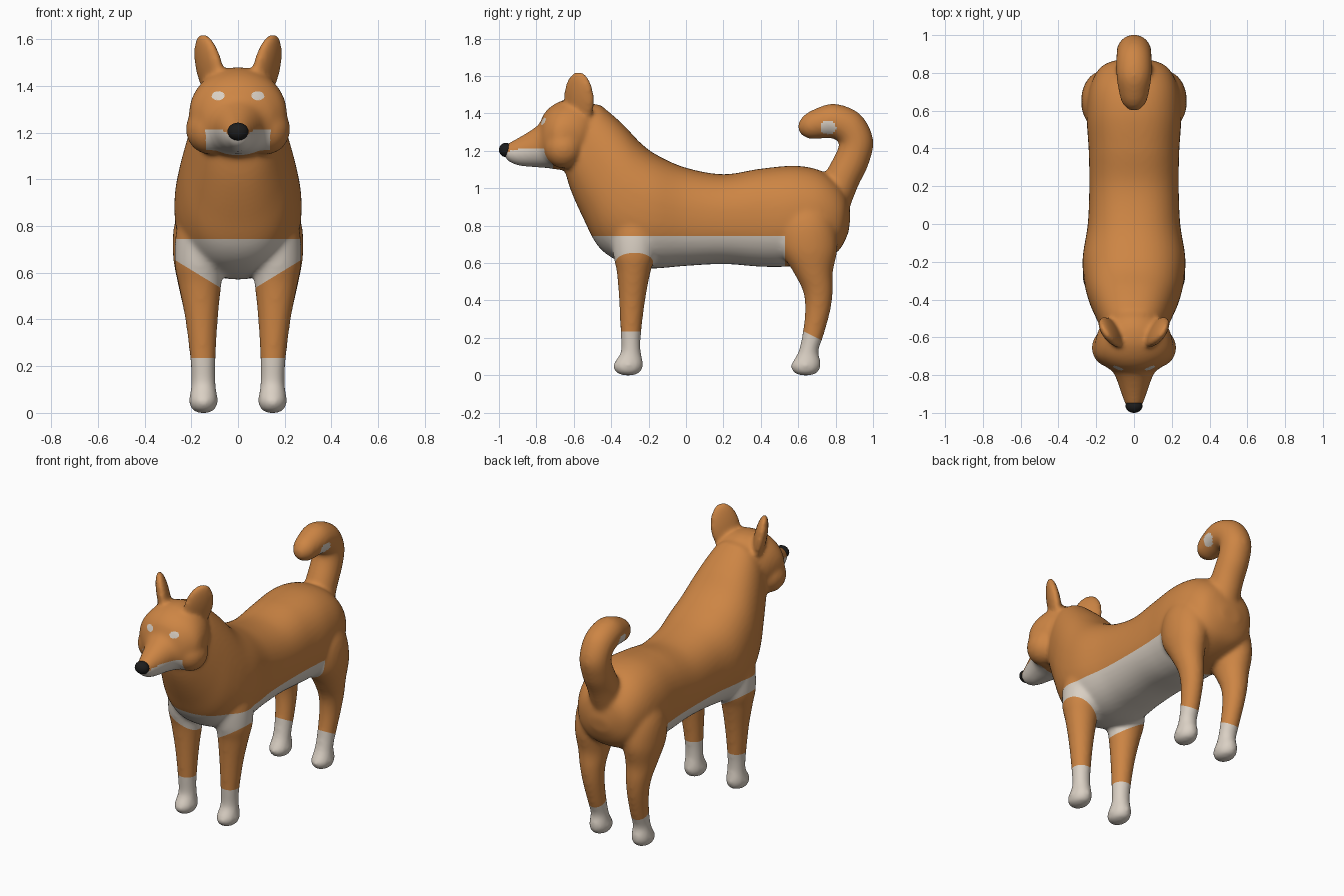
import bpy, bmesh, math
from mathutils import Matrix, Vector

if "Cube" in bpy.data.objects:
    bpy.data.objects.remove(bpy.data.objects["Cube"])


def material(name, rgb):
    m = bpy.data.materials.new(name)
    m.diffuse_color = (*rgb, 1)
    m.use_nodes = True
    m.node_tree.nodes["Principled BSDF"].inputs["Base Color"].default_value = m.diffuse_color
    return m


ORANGE = material("orange fur", (0.61, 0.235, 0.058))
WHITE = material("cream fur", (0.70, 0.63, 0.55))
BLACK = material("black nose", (0.012, 0.012, 0.012))


def catmull(rows, steps=6):
    """Smooth the rows of numbers with a spline."""
    out = []
    for i in range(len(rows) - 1):
        a, b, c, d = (rows[max(i - 1, 0)], rows[i], rows[i + 1],
                      rows[min(i + 2, len(rows) - 1)])
        for s in range(steps):
            t = s / steps
            out.append([0.5 * (2 * q + (r - p) * t + (2 * p - 5 * q + 4 * r - w) * t * t
                               + (3 * q - p - 3 * r + w) * t ** 3)
                        for p, q, r, w in zip(a, b, c, d)])
    return out + [list(rows[-1])]


def loft(bm, rows, power=2.0, sides=40):
    """Rows: x centre, upper y and z, lower y and z, half width."""
    rings = []
    for x, yt, zt, yb, zb, w in catmull(rows):
        ring = []
        for k in range(sides):
            a = 2 * math.pi * k / sides
            c, s = (math.copysign(abs(f) ** (2 / power), f)
                    for f in (math.cos(a), math.sin(a)))
            ring.append(bm.verts.new((x + w * c, (yt + yb) / 2 + (yt - yb) / 2 * s,
                                      (zt + zb) / 2 + (zt - zb) / 2 * s)))
        rings.append(ring)
    faces = [bm.faces.new((p[k], p[(k + 1) % sides], q[(k + 1) % sides], q[k]))
             for p, q in zip(rings, rings[1:]) for k in range(sides)]
    faces += [bm.faces.new(rings[0]), bm.faces.new(rings[-1])]
    bmesh.ops.recalc_face_normals(bm, faces=faces)


def leg(bm, side, rows):
    """Rows: z, y, x, half depth, half width."""
    loft(bm, [(side * x, y + ry, z, y - ry, z, rx) for z, y, x, ry, rx in rows])


bm = bmesh.new()

# Torso and neck
torso = [(.88, .85, .868, .76, .06), (.85, .98, .81, .66, .175), (.75, 1.08, .68, .60, .235),
         (.60, 1.12, .52, .58, .25), (.40, 1.105, .38, .582, .24), (.20, 1.075, .20, .595, .237),
         (0, 1.11, 0, .585, .245), (-.15, 1.175, -.20, .572, .272), (-.24, 1.24, -.36, .61, .265),
         (-.33, 1.335, -.47, .69, .24), (-.42, 1.415, -.545, .83, .205), (-.48, 1.45, -.62, 1.0, .172),
         (-.60, 1.42, -.66, 1.15, .14)]
loft(bm, [(0, *r) for r in torso], 2.3)

# Head and muzzle
head = [(-.46, 1.42, -.54, 1.18, .13), (-.53, 1.47, -.56, 1.115, .18), (-.62, 1.48, -.63, 1.10, .206),
        (-.70, 1.452, -.69, 1.10, .205), (-.755, 1.405, -.74, 1.108, .16),
        (-.785, 1.345, -.775, 1.11, .115), (-.83, 1.31, -.82, 1.113, .092),
        (-.90, 1.268, -.89, 1.12, .068), (-.96, 1.235, -.945, 1.14, .047), (-.98, 1.21, -.97, 1.17, .025)]
loft(bm, [(0, *r) for r in head])

# Tail curling forward over the back
path = [(.77, .90, .10), (.835, 1.05, .094), (.89, 1.16, .092), (.91, 1.25, .092), (.87, 1.325, .094),
        (.785, 1.36, .093), (.70, 1.343, .08), (.64, 1.325, .062), (.602, 1.318, .025)]
tail = []
for i, (y, z, r) in enumerate(path):
    p, q = path[max(i - 1, 0)], path[min(i + 1, len(path) - 1)]
    n = Vector((-(q[1] - p[1]), q[0] - p[0])).normalized() * r
    tail.append((0, y + n.x, z + n.y, y - n.x, z - n.y, r))
loft(bm, tail)


def paw(y):
    return [(0, y, .148, .03, .025), (.015, y, .148, .064, .05), (.05, y, .148, .081, .062),
            (.085, y + .008, .148, .07, .057), (.13, y + .015, .148, .053, .052)]


for side in (-1, 1):
    # Front and hind legs
    leg(bm, side, paw(-.31) + [
        (.22, -.295, .15, .055, .054), (.40, -.288, .156, .07, .07), (.55, -.28, .163, .09, .092),
        (.65, -.275, .165, .115, .107), (.80, -.27, .14, .13, .12), (.92, -.26, .10, .10, .10)])
    leg(bm, side, paw(.64) + [
        (.22, .68, .15, .058, .054), (.35, .705, .156, .068, .062), (.45, .705, .162, .08, .073),
        (.55, .68, .167, .105, .09), (.68, .655, .167, .155, .112), (.82, .645, .15, .15, .12),
        (.95, .64, .11, .11, .10)])
    # Ear, a flattened oval turned outward
    m = (Matrix.Translation((side * .122, -.572, 1.475)) @ Matrix.Rotation(side * math.radians(13), 4, 'Y')
         @ Matrix.Rotation(-side * math.radians(32), 4, 'Z') @ Matrix.Diagonal((.038, .093, .155, 1)))
    bmesh.ops.create_uvsphere(bm, u_segments=32, v_segments=20, radius=1, matrix=m)
    # Cheek
    m = Matrix.Translation((side * .122, -.655, 1.215)) @ Matrix.Diagonal((.102, .105, .108, 1))
    bmesh.ops.create_uvsphere(bm, u_segments=32, v_segments=20, radius=1, matrix=m)

# Fuse the parts into one soft skin
mesh = bpy.data.meshes.new("dog_body")
bm.to_mesh(mesh)
bm.free()
dog = bpy.data.objects.new("dog_body", mesh)
bpy.context.collection.objects.link(dog)
remesh = dog.modifiers.new("fuse", 'REMESH')
remesh.mode = 'VOXEL'
remesh.voxel_size = 0.011
soften = dog.modifiers.new("soften", 'SMOOTH')
soften.factor = 0.5
soften.iterations = 16
skin = bpy.data.meshes.new_from_object(dog.evaluated_get(bpy.context.evaluated_depsgraph_get()))
dog.modifiers.clear()
dog.data = skin
skin.materials.clear()
skin.materials.append(ORANGE)
skin.materials.append(WHITE)

# Cut clean borders for the coat markings
bm = bmesh.new()
bm.from_mesh(skin)


def cut(co, no, where):
    faces = [f for f in bm.faces if where(f.calc_center_median())]
    geom = set(faces) | {e for f in faces for e in f.edges} | {v for f in faces for v in f.verts}
    bmesh.ops.bisect_plane(bm, geom=list(geom), plane_co=co, plane_no=no, dist=1e-5)


cut((0, 0, .745), (0, 0, 1), lambda c: -.6 < c.y < .56)
cut((0, .53, 0), (0, 1, 0), lambda c: c.z < .76)
cut((0, 0, .235), (0, 0, 1), lambda c: c.y < 0)
cut((0, .62, .24), (0, .5, 1), lambda c: c.y > 0 and c.z < .4)
cut((0, 0, 1.213), (0, 0, 1), lambda c: c.y < -.68)
for s in (-1, 1):
    cut((0, 0, .49), (-.61 * s, 0, 1), lambda c: c.y < 0 and c.x * s > .03 and c.z < .76)

# Finer faces around the eyes
eye_edges = {e for f in bm.faces for e in f.edges
             if f.calc_center_median().y < -.65 and abs(f.calc_center_median().z - 1.358) < .03
             and abs(abs(f.calc_center_median().x) - .085) < .04}
bmesh.ops.subdivide_edges(bm, edges=list(eye_edges), cuts=2, use_grid_fill=True)


def is_white(c):
    x = abs(c.x)
    belly = c.z < .745 and c.y < .53 and c.z > .49 + .61 * x
    sock = c.z < (.235 if c.y < 0 else .24 - .5 * (c.y - .62))
    jaw = (-.968 < c.y < -.712 and 1.05 < c.z < min(1.213, 1.165 + .7 * x) and x < .14)
    eye = c.y < -.65 and ((x - .085) / .027) ** 2 + ((c.z - 1.358) / .019) ** 2 < 1
    tail_spot = c.z > 1.2 and ((c.y - .76) / .043) ** 2 + ((c.z - 1.325) / .036) ** 2 < 1 and x > .04
    return belly or sock or jaw or eye or tail_spot


for f in bm.faces:
    f.material_index = int(is_white(f.calc_center_median()))
    f.smooth = True
bm.to_mesh(skin)
bm.free()

# Nose
bpy.ops.mesh.primitive_uv_sphere_add(segments=24, ring_count=14, radius=1, location=(0, -.963, 1.205))
nose = bpy.context.object
nose.name = "nose"
nose.scale = (.045, .037, .038)
nose.data.materials.append(BLACK)
bpy.ops.object.shade_smooth()
